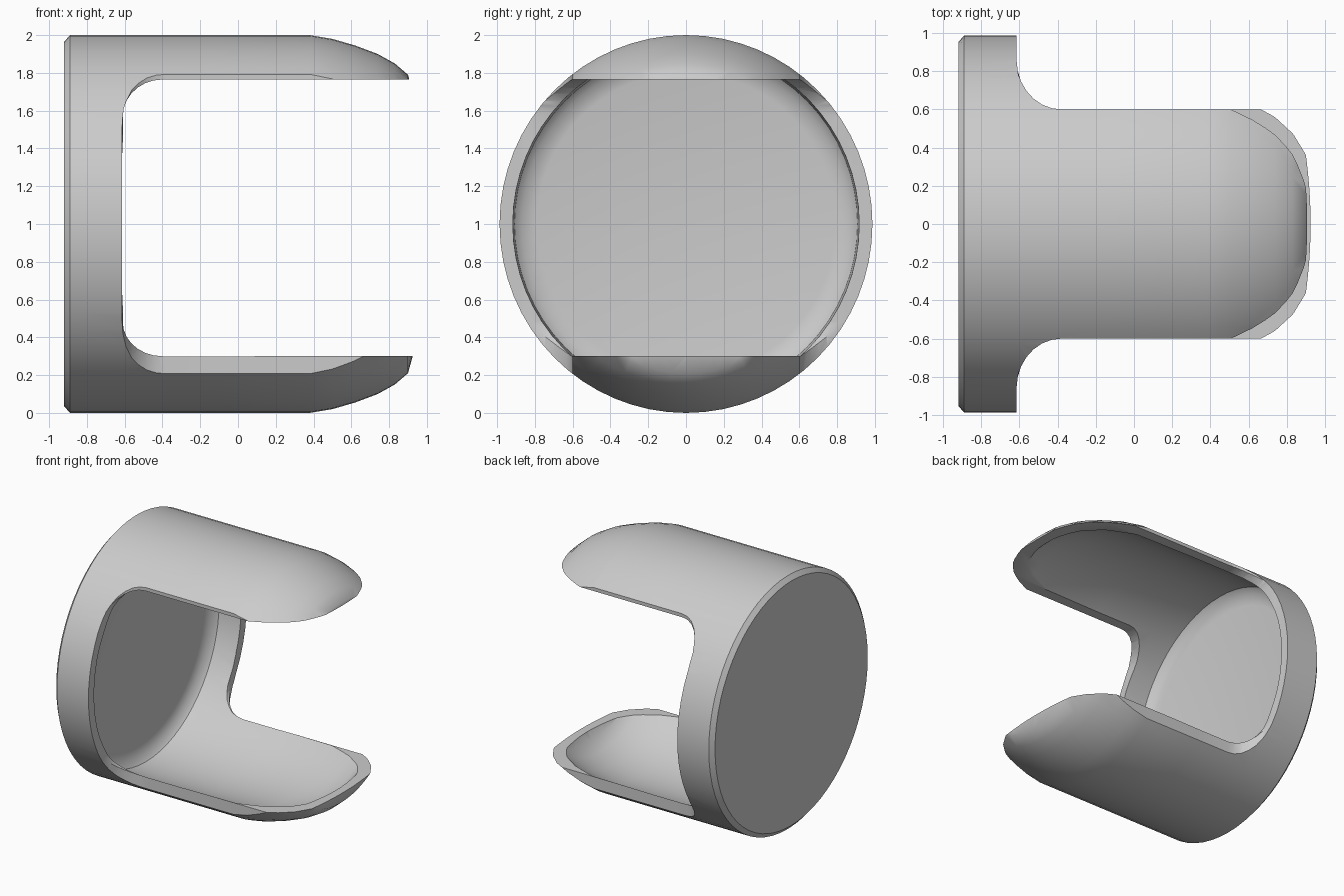
import bpy, bmesh, math
from mathutils import Vector

if "Cube" in bpy.data.objects:
    bpy.data.objects.remove(bpy.data.objects["Cube"])


def new_object(name, bm):
    bmesh.ops.remove_doubles(bm, verts=bm.verts, dist=1e-4)
    bmesh.ops.recalc_face_normals(bm, faces=bm.faces)
    mesh = bpy.data.meshes.new(name)
    bm.to_mesh(mesh)
    bm.free()
    obj = bpy.data.objects.new(name, mesh)
    bpy.context.collection.objects.link(obj)
    return obj


def revolve(name, profile, steps):
    """Spin an (x, radius) profile around the x axis."""
    bm = bmesh.new()
    vs = [bm.verts.new((x, 0, r)) for x, r in profile]
    edges = [bm.edges.new(p) for p in zip(vs, vs[1:])]
    bmesh.ops.spin(bm, geom=vs + edges, cent=(0, 0, 0), axis=(1, 0, 0),
                   angle=math.tau, steps=steps)
    return new_object(name, bm)


def prism(name, points, offset):
    """Extrude a closed outline of 3D points along an offset."""
    bm = bmesh.new()
    face = bm.faces.new([bm.verts.new(p) for p in points])
    ext = bmesh.ops.extrude_face_region(bm, geom=[face])
    moved = [v for v in ext["geom"] if isinstance(v, bmesh.types.BMVert)]
    bmesh.ops.translate(bm, verts=moved, vec=Vector(offset))
    return new_object(name, bm)


def arc(cx, cy, rx, ry, a0, a1, n=7):
    """Points on an elliptical arc, angles in degrees."""
    angles = [math.radians(a0 + (a1 - a0) * i / n) for i in range(n + 1)]
    return [(cx + rx * math.cos(a), cy + ry * math.sin(a)) for a in angles]


# Hollow domed cup: outer wall from the closed base to the tip, then inner wall back to the floor
profile = [(-0.92, 0), (-0.92, 0.965), (-0.89, 1.0), (-0.6, 1.0), (-0.1, 1.0), (0.38, 1.0),
           (0.5, 0.98), (0.62, 0.945), (0.74, 0.9), (0.83, 0.85), (0.9, 0.79), (0.925, 0.7),
           (0.93, 0.6), (0.87, 0.6), (0.86, 0.7), (0.82, 0.77), (0.74, 0.825), (0.6, 0.88),
           (0.4, 0.925), (-0.1, 0.93), (-0.6, 0.93), (-0.8, 0.92), (-0.84, 0.88), (-0.855, 0.8),
           (-0.855, 0)]
shell = revolve("two_pronged_shell", profile, 64)
shell.location.z = 1.0
shell.scale.y = 0.987

# Open slot between the prongs, with rounded inner corners
slot = (arc(-0.4, 1.57, 0.21, 0.195, 90, 180) + arc(-0.4, 0.48, 0.21, 0.18, 180, 270)
        + [(1.5, 0.3), (1.5, 1.765)])
cutters = [prism("slot_cutter", [(x, -1.5, z) for x, z in slot], (0, 3, 0))]

# Side trims that keep each prong narrow and flare it into the rim
for side in (-1, 1):
    trim = arc(-0.38, 0.86, 0.235, 0.26, 180, 270) + [(1.5, 0.60), (1.5, 1.5), (-0.615, 1.5)]
    cutters.append(prism("side_cutter", [(x, side * y, -0.5) for x, y in trim], (0, 0, 3)))

bpy.context.view_layer.objects.active = shell
for cutter in cutters:
    cutter.hide_render = True
    mod = shell.modifiers.new("cut", "BOOLEAN")
    mod.operation, mod.solver, mod.object = "DIFFERENCE", "EXACT", cutter
    bpy.ops.object.modifier_apply(modifier=mod.name)
    bpy.data.objects.remove(cutter)

# Single grey finish, smooth walls with crisp cut edges
grey = bpy.data.materials.new("grey")
grey.diffuse_color = (0.6, 0.6, 0.6, 1)
grey.use_nodes = True
grey.node_tree.nodes["Principled BSDF"].inputs["Base Color"].default_value = grey.diffuse_color
shell.data.materials.clear()
shell.data.materials.append(grey)
shell.select_set(True)
bpy.ops.object.shade_smooth_by_angle(angle=math.radians(35))
